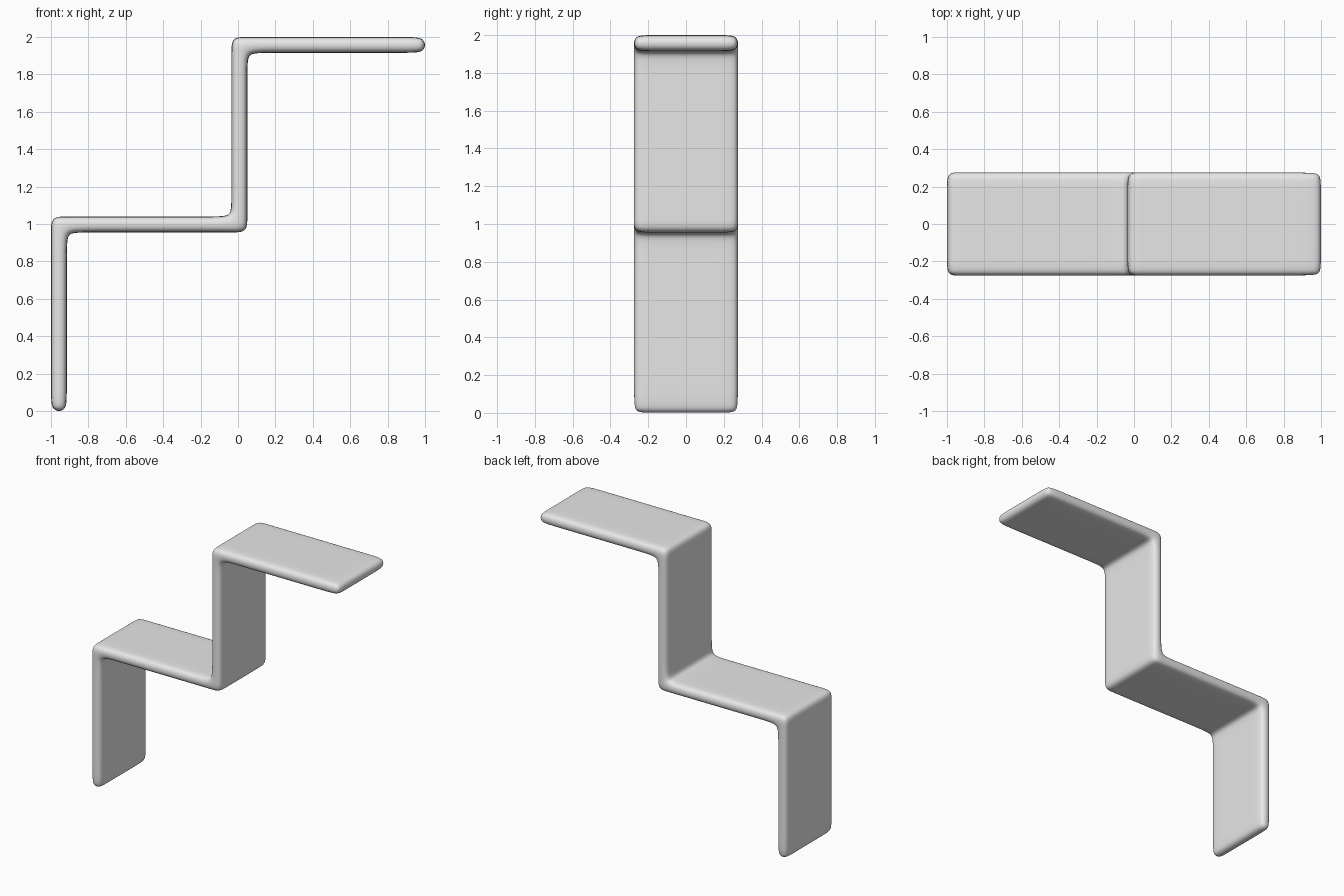
import bpy
import bmesh

cube = bpy.data.objects.get("Cube")
if cube:
    bpy.data.objects.remove(cube, do_unlink=True)

# One plain grey for the whole stand
grey = bpy.data.materials.new("light grey")
grey.use_nodes = True
colour = (0.8, 0.8, 0.8, 1)
grey.diffuse_color = colour
grey.node_tree.nodes["Principled BSDF"].inputs["Base Color"].default_value = colour

T = 0.085       # board thickness
SIDE = 0.278    # half depth
LOOP = 0.08     # support loop distance from the sides


def upright(x, levels):
    return [(x, x + T, a, b) for a, b in zip(levels, levels[1:])]


def shelf(z, stops):
    return [(a, b, z, z + T) for a, b in zip(stops, stops[1:])]


# Side profile as rectangular cells, stepping up from the foot to the top shelf
cells = (upright(-1, [-0.003, 0.09, 0.87, 0.955, 1.04])
         + shelf(0.955, [-0.915, -0.83, -0.12, -0.035, 0.05])
         + upright(-0.035, [1.04, 1.125, 1.83, 1.915, 2])
         + shelf(1.915, [0.05, 0.135, 0.91, 1.003]))
depths = [-SIDE, LOOP - SIDE, SIDE - LOOP, SIDE]

# Solid cage: profile on both sides, quads around the outline
bm = bmesh.new()
verts = {}


def vert(x, y, z):
    key = (round(x, 4), round(y, 4), round(z, 4))
    if key not in verts:
        verts[key] = bm.verts.new(key)
    return verts[key]


edges = {}
for x0, x1, z0, z1 in cells:
    ring = [(round(x, 4), round(z, 4)) for x, z in
            ((x0, z0), (x1, z0), (x1, z1), (x0, z1))]
    for y in (-SIDE, SIDE):
        bm.faces.new([vert(x, y, z) for x, z in ring])
    for a, b in zip(ring, ring[1:] + ring[:1]):
        edges.setdefault(frozenset((a, b)), []).append((a, b))

for uses in edges.values():
    if len(uses) == 1:
        a, b = uses[0]
        for y0, y1 in zip(depths, depths[1:]):
            bm.faces.new([vert(a[0], y0, a[1]), vert(b[0], y0, b[1]),
                          vert(b[0], y1, b[1]), vert(a[0], y1, a[1])])

bmesh.ops.recalc_face_normals(bm, faces=bm.faces[:])
for face in bm.faces:
    face.smooth = True

mesh = bpy.data.meshes.new("stepped_stand")
bm.to_mesh(mesh)
bm.free()
mesh.materials.append(grey)
stand = bpy.data.objects.new("stepped_stand", mesh)
bpy.context.collection.objects.link(stand)

# Soft rounded edges
soft = stand.modifiers.new("soft_edges", "SUBSURF")
soft.levels = soft.render_levels = 3
